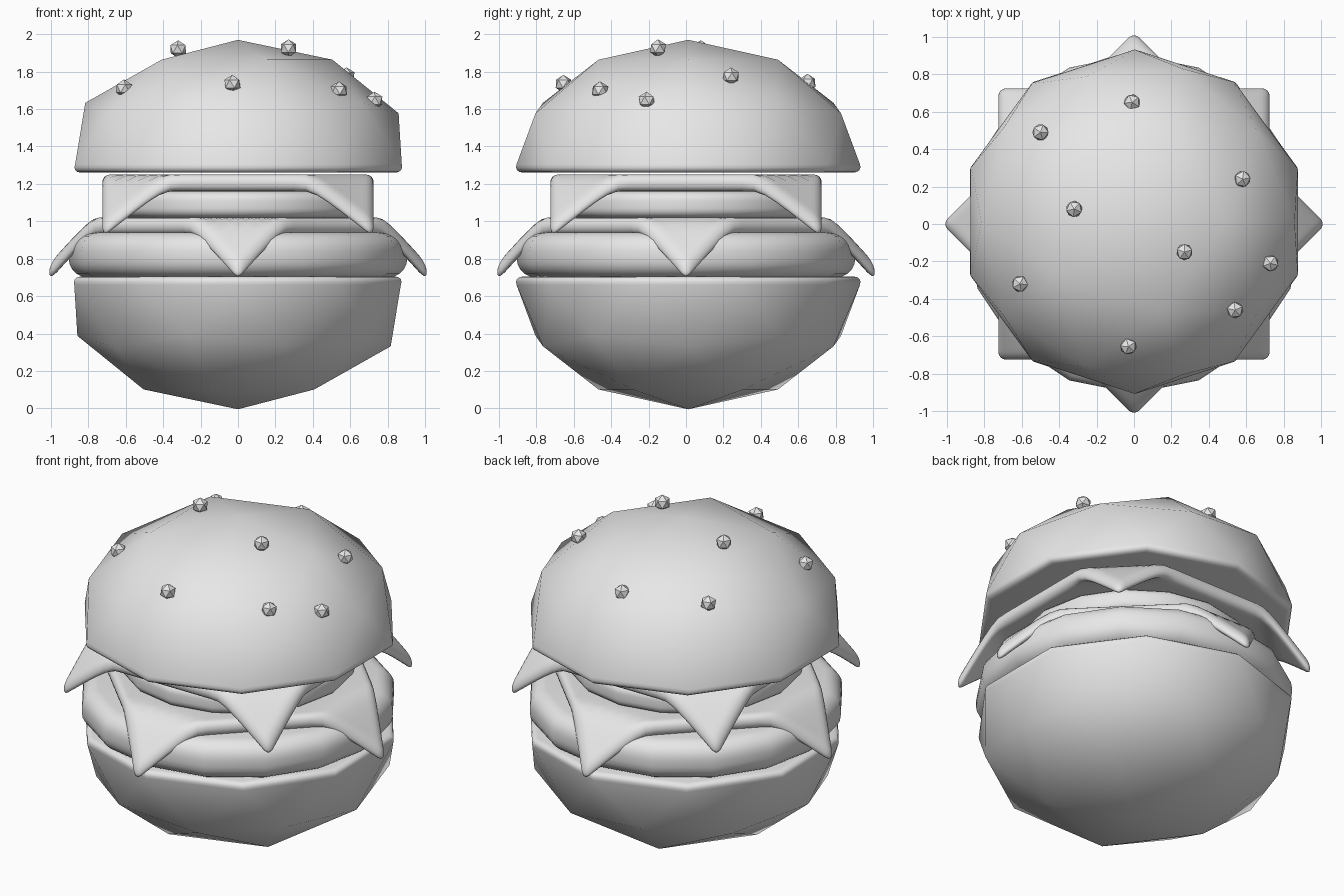
import bpy, bmesh, math
from mathutils import Matrix, Vector

old = bpy.data.objects.get("Cube")
if old:
    bpy.data.objects.remove(old, do_unlink=True)

GREY = (0.8, 0.8, 0.8, 1.0)
mat = bpy.data.materials.new("plain_grey")
mat.use_nodes = True
mat.diffuse_color = GREY
mat.node_tree.nodes["Principled BSDF"].inputs["Base Color"].default_value = GREY


def finish(bm, name, location=(0, 0, 0), smooth=True, turn=0.0):
    """Turn a bmesh into a named, shaded object."""
    bmesh.ops.recalc_face_normals(bm, faces=bm.faces)
    for f in bm.faces:
        f.smooth = smooth
    mesh = bpy.data.meshes.new(name)
    bm.to_mesh(mesh)
    bm.free()
    mesh.materials.append(mat)
    ob = bpy.data.objects.new(name, mesh)
    ob.location = location
    ob.rotation_euler.z = turn
    bpy.context.collection.objects.link(ob)
    return ob


def bun(name, side, z):
    """Half of a coarse sphere with a softly rounded rim; side is 1 for up, -1 for down."""
    bm = bmesh.new()
    bmesh.ops.create_icosphere(bm, subdivisions=2, radius=1)
    away = [v for v in bm.verts if v.co.z * side < -0.01]
    bmesh.ops.delete(bm, geom=away, context='VERTS')
    rim = [e for e in bm.edges if e.is_boundary]
    for v in {v for e in rim for v in e.verts}:
        v.co *= 0.975
    bmesh.ops.scale(bm, vec=(0.96, 0.96, 0.71), verts=bm.verts)
    bmesh.ops.contextual_create(bm, geom=rim)
    bmesh.ops.bevel(bm, geom=rim, offset=0.05, segments=4, profile=0.5,
                    affect='EDGES', clamp_overlap=True)
    return finish(bm, name, (0, 0.012, z))


def disc(name, radius, bottom, top, sides, rounding):
    """Round slice with a full, soft edge."""
    bm = bmesh.new()
    bmesh.ops.create_cone(bm, cap_ends=True, segments=sides, radius1=radius,
                          radius2=radius, depth=top - bottom)
    rims = [e for e in bm.edges if abs(e.verts[0].co.z - e.verts[1].co.z) < 0.001]
    bmesh.ops.bevel(bm, geom=rims, offset=rounding, segments=5, profile=0.5,
                    affect='EDGES')
    return finish(bm, name, (0, 0, (bottom + top) / 2))


def cheese(name, top, turn):
    """Square slice whose four corners droop."""
    half, thick, fold = 0.725, 0.09, 0.74
    bm = bmesh.new()
    bmesh.ops.create_grid(bm, x_segments=24, y_segments=24, size=half)
    ext = bmesh.ops.extrude_face_region(bm, geom=bm.faces[:])
    moved = [g for g in ext["geom"] if isinstance(g, bmesh.types.BMVert)]
    bmesh.ops.translate(bm, vec=(0, 0, -thick), verts=moved)
    bmesh.ops.recalc_face_normals(bm, faces=bm.faces)
    sharp = [e for e in bm.edges if len(e.link_faces) == 2 and e.calc_face_angle() > 1]
    bmesh.ops.bevel(bm, geom=sharp, offset=0.04, segments=4, profile=0.5, affect='EDGES')
    for v in bm.verts:
        reach = (abs(v.co.x) + abs(v.co.y)) / math.sqrt(2) - fold
        if reach > 0:
            # soft start, then a straight slope
            v.co.z -= 1.15 * (math.sqrt(reach ** 2 + 0.0036) - 0.06)
    return finish(bm, name, (0, 0, top), turn=turn)


# Buns
bun("bottom_bun", -1, 0.705)
top_bun = bun("top_bun", 1, 1.26)

# Fillings
disc("patty", 0.905, 0.70, 0.94, 16, 0.1)
cheese("lower_cheese", 1.02, math.pi / 4)
disc("tomato_slice", 0.68, 1.02, 1.16, 16, 0.05)
cheese("upper_cheese", 1.25, 0)

# Seeds scattered on the top bun
SEEDS = [(-0.5, 0.49, 1.74), (-0.01, 0.65, 1.74), (0.58, 0.24, 1.775),
         (-0.32, 0.08, 1.92), (0.27, -0.15, 1.925), (0.73, -0.21, 1.645),
         (0.54, -0.46, 1.70), (-0.61, -0.32, 1.71), (-0.03, -0.655, 1.735)]
for i, spot in enumerate(SEEDS):
    bm = bmesh.new()
    bmesh.ops.create_icosphere(bm, subdivisions=1, radius=0.048)
    finish(bm, f"seed_{i + 1}", spot, smooth=False, turn=i * 0.7)

# Soft shading with crisp edges on the buns and fillings
bpy.ops.object.select_all(action='DESELECT')
for ob in bpy.context.collection.objects:
    if ob.type == 'MESH' and not ob.name.startswith("seed"):
        ob.select_set(True)
        bpy.context.view_layer.objects.active = ob
bpy.ops.object.shade_smooth_by_angle(angle=math.radians(60))
